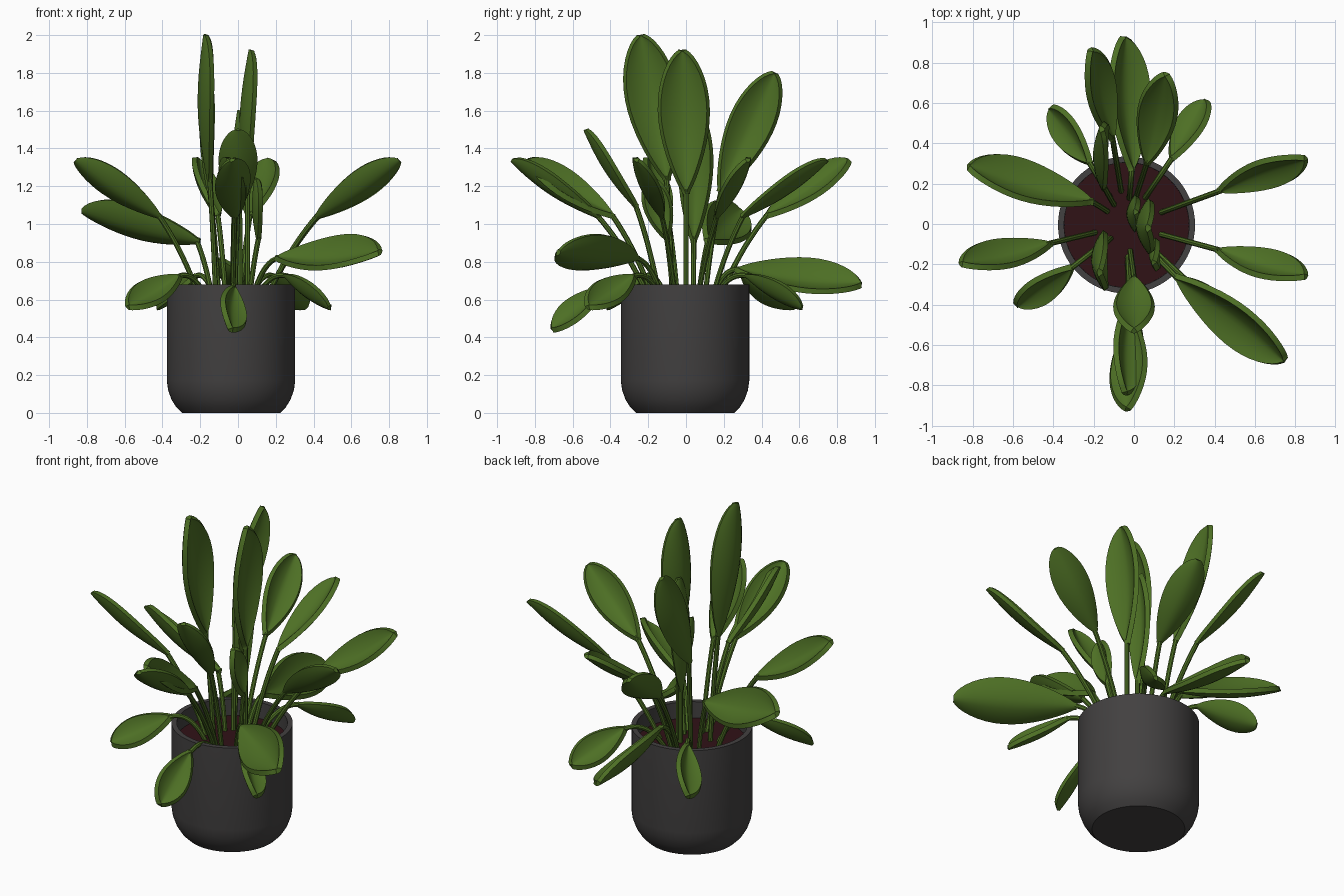
import bpy, bmesh, math
from mathutils import Vector

if "Cube" in bpy.data.objects:
    bpy.data.objects.remove(bpy.data.objects["Cube"])


def material(name, rgb):
    m = bpy.data.materials.new(name)
    m.diffuse_color = (*rgb, 1)
    m.use_nodes = True
    m.node_tree.nodes["Principled BSDF"].inputs["Base Color"].default_value = m.diffuse_color
    return m


GREEN = material("leaf_green", (0.075, 0.16, 0.018))
POT = material("pot_charcoal", (0.055, 0.052, 0.052))
SOIL = material("soil_brown", (0.03, 0.006, 0.008))
CENTRE = Vector((-0.037, -0.005, 0))
SOIL_Z = 0.58
UP = Vector((0, 0, 1))


def add_object(name, data, mat):
    ob = bpy.data.objects.new(name, data)
    bpy.context.collection.objects.link(ob)
    data.materials.append(mat)
    return ob


def lathe(name, profile, mat, steps=64):
    bm = bmesh.new()
    vs = [bm.verts.new((r, 0, z)) for r, z in profile]
    es = [bm.edges.new(p) for p in zip(vs, vs[1:])]
    bmesh.ops.spin(bm, geom=vs + es, cent=(0, 0, 0), axis=(0, 0, 1),
                   angle=2 * math.pi, steps=steps)
    bmesh.ops.remove_doubles(bm, verts=bm.verts, dist=1e-4)
    bmesh.ops.recalc_face_normals(bm, faces=bm.faces)
    me = bpy.data.meshes.new(name)
    bm.to_mesh(me)
    bm.free()
    add_object(name, me, mat).location = CENTRE


def blade(name, base, tip, width, facing, rows=20, cols=10):
    """Spoon-shaped leaf whose hollow side looks towards 'facing'."""
    d = (tip - base).normalized()
    side = d.cross(facing).normalized()
    n = side.cross(d)
    length = (tip - base).length
    bm = bmesh.new()
    grid = []
    for i in range(rows + 1):
        t = (1 - math.cos(math.pi * i / rows)) / 2
        swell = math.sin(math.pi * t)
        half = width / 2 * max(max(math.sin(math.pi * t ** 1.3), 0) ** 0.58, 0.1)
        spine = base + d * length * t - n * 0.05 * length * swell
        row = []
        for j in range(cols + 1):
            u = 2 * j / cols - 1
            lift = half * 0.45 * (0.2 * abs(u) + 0.8 * u * u)
            row.append(bm.verts.new(spine + side * half * u + n * lift))
        grid.append(row)
    for a, b in zip(grid, grid[1:]):
        for j in range(cols):
            bm.faces.new((a[j], a[j + 1], b[j + 1], b[j]))
    me = bpy.data.meshes.new(name)
    bm.to_mesh(me)
    bm.free()
    sol = add_object(name, me, GREEN).modifiers.new("thickness", 'SOLIDIFY')
    sol.thickness = 0.028
    sol.offset = 0


def stem(name, base, tip):
    """Curved stalk from the soil to just inside the blade."""
    out = Vector((base.x, base.y, 0)) - CENTRE
    reach = out.length
    root = CENTRE + out * min(1, (0.07 + 0.22 * reach) / max(reach, 0.01))
    root.z = SOIL_Z - 0.02
    ctrl = root.lerp(base, 0.45)
    ctrl.z = root.z + 0.62 * (base.z - root.z) + (0.09 if base.z < 0.85 else 0)
    end = base.lerp(tip, 0.03)
    cu = bpy.data.curves.new(name, 'CURVE')
    cu.dimensions = '3D'
    cu.bevel_depth = 0.014
    cu.bevel_resolution = 2
    cu.use_fill_caps = True
    sp = cu.splines.new('POLY')
    sp.points.add(10)
    for i, p in enumerate(sp.points):
        t = i / 10
        p.co = (*(root * (1 - t) ** 2 + ctrl * 2 * t * (1 - t) + end * t * t), 1)
    add_object(name, cu, GREEN)


def leaf(name, base, tip, width, facing):
    base, tip = Vector(base), Vector(tip)
    blade(name + "_leaf", base, tip, width, facing)
    stem(name + "_stem", base, tip)


def polar(r, deg, z):
    a = math.radians(deg)
    return Vector((r * math.cos(a), r * math.sin(a), z))


def rolled(deg, roll):
    """Upward direction leaning sideways around the plant."""
    return UP + polar(roll, deg + 90, 0)


# Pot and soil
lathe("pot", [(0, 0), (0.26, 0), (0.29, 0.03), (0.315, 0.07), (0.333, 0.12),
              (0.34, 0.17), (0.34, 0.68), (0.31, 0.68), (0.308, 0.5), (0, 0.5)], POT)
lathe("soil", [(0, 0.52), (0.309, 0.52), (0.309, SOIL_Z), (0, SOIL_Z)], SOIL)

# Upright centre leaves, hollow side to the right
for name, base, tip, width in (
        ("upright_left", (-0.15, -0.10, 1.23), (-0.17, -0.24, 2.0), 0.27),
        ("upright_centre", (0.05, 0, 1.16), (0.07, -0.02, 1.92), 0.26),
        ("upright_back", (-0.15, 0.18, 1.17), (-0.16, 0.47, 1.8), 0.23),
        ("inner_centre", (0.01, 0.04, 0.9), (0.01, 0.06, 1.6), 0.17),
        ("inner_right", (0.11, -0.10, 0.92), (0.10, -0.19, 1.24), 0.14)):
    leaf(name, base, tip, width, Vector((1, 0, 0.05)))
leaf("upright_front", (0, -0.26, 1.09), (0, -0.53, 1.5), 0.19, UP)

# Rising ring: angle, tip radius, sideways roll
for name, deg, r, roll in (
        ("right_back", 21, 0.91, -0.7), ("right_front", -17, 0.89, 0.7),
        ("left", 193, 0.88, -0.7), ("back_left", 104, 0.89, -0.7),
        ("back_right", 78, 0.76, 0.15), ("front", 268, 0.92, -0.4),
        ("front_inner", 267, 0.84, 0.8)):
    leaf("rising_" + name, polar(r - 0.46, deg, 1.04), polar(r, deg, 1.34),
         0.19, rolled(deg, roll))

# Broad spreading leaves: base and tip in polar form, all rolled the same way
for name, base, tip in (
        ("left", (0.23, 151, 0.91), (0.87, 161, 1.07)),
        ("right", (0.33, -52, 0.82), (1.01, -42, 0.85)),
        ("back", (0.26, 92, 0.76), (0.93, 93, 0.68))):
    leaf("broad_" + name, polar(*base), polar(*tip), 0.26, rolled(tip[1], -0.9))

# Small drooping leaves over the rim
for name, deg, drop in (("left_front", 215, 0), ("right_front", -47, 0),
                        ("right_back", 60, 0), ("left_back", 126, 0),
                        ("front", 267, 0.12)):
    leaf("drooping_" + name, polar(0.37 + drop / 2, deg, 0.73 - drop / 2),
         polar(0.71, deg, 0.56 - drop), 0.17, rolled(deg, 0.75))

# Apply thickness and stem tubes, then smooth
bpy.ops.object.select_all(action='SELECT')
bpy.context.view_layer.objects.active = bpy.data.objects["pot"]
bpy.ops.object.convert(target='MESH')
bpy.ops.object.shade_smooth_by_angle(angle=math.radians(40))
